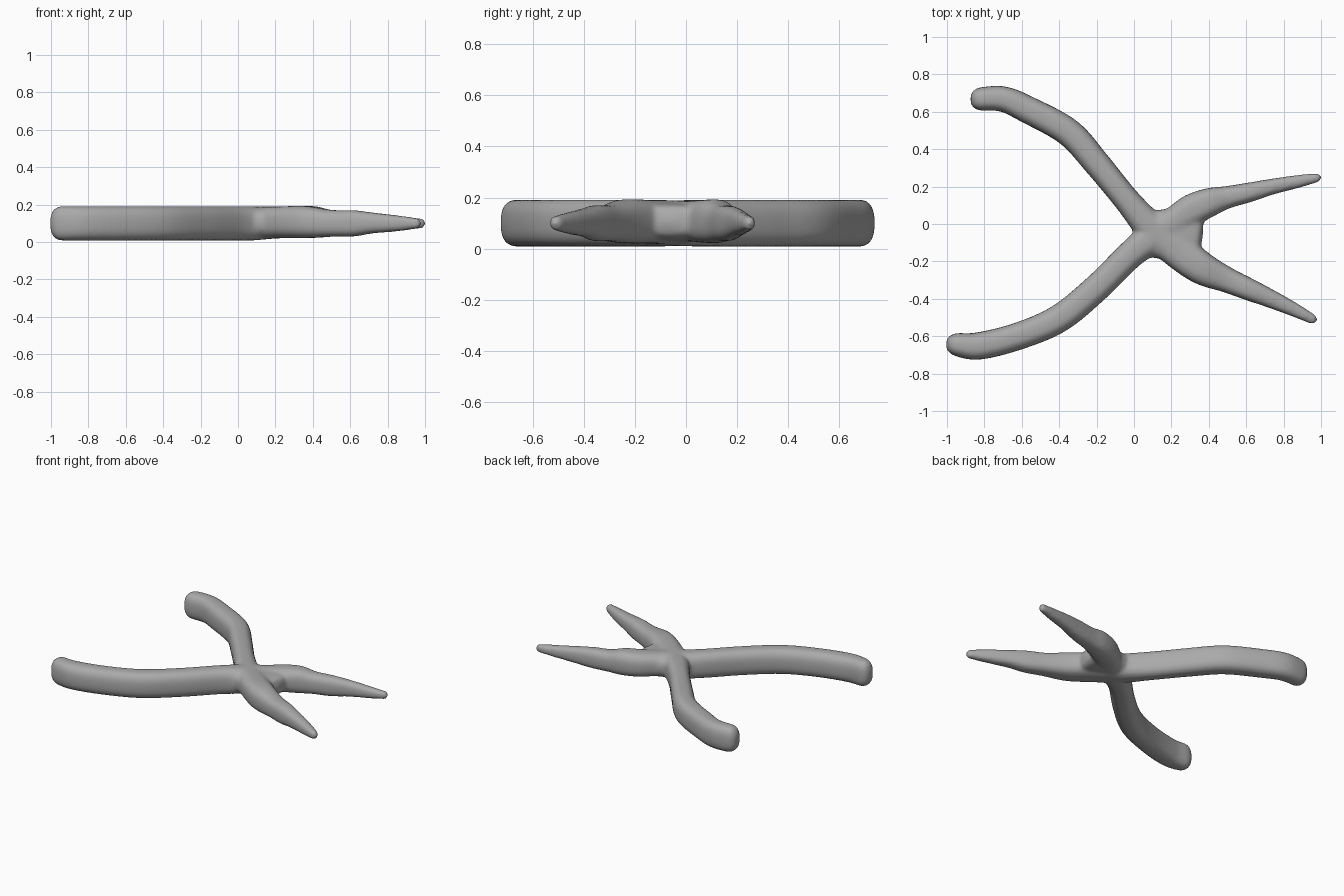
import bpy, bmesh, math
from mathutils import Vector

if "Cube" in bpy.data.objects:
    bpy.data.objects.remove(bpy.data.objects["Cube"])

SIDES, STEPS = 32, 10

steel = bpy.data.materials.new("grey steel")
steel.diffuse_color = (0.40, 0.40, 0.40, 1)
steel.use_nodes = True
steel.node_tree.nodes["Principled BSDF"].inputs["Base Color"].default_value = steel.diffuse_color


def spline(points):
    """Catmull-Rom through (x, y, half width, half height, centre z)."""
    pts = [Vector(p) for p in points]
    pts = [2 * pts[0] - pts[1]] + pts + [2 * pts[-1] - pts[-2]]
    out = []
    for a, b, c, d in zip(pts, pts[1:], pts[2:], pts[3:]):
        for i in range(STEPS):
            t = i / STEPS
            out.append(0.5 * (2 * b + (c - a) * t + (2 * a - 5 * b + 4 * c - d) * t * t
                              + (3 * b - a - 3 * c + d) * t ** 3))
    return out + [pts[-2]]


def sweep(bm, points, cap_start, cap_end, power=2.7):
    """Rounded-rectangle section swept along a path, with domed ends."""
    path = spline(points)
    dist = [0.0]
    for p, q in zip(path, path[1:]):
        dist.append(dist[-1] + math.hypot(q[0] - p[0], q[1] - p[1]))
    rings = []
    for i, p in enumerate(path):
        a, b = path[max(i - 1, 0)], path[min(i + 1, len(path) - 1)]
        along = Vector((b[0] - a[0], b[1] - a[1])).normalized()
        s = 1.0
        for d, r in ((dist[i], cap_start), (dist[-1] - dist[i], cap_end)):
            if d < r:
                s *= max(0.1, (1 - (1 - d / r) ** 2.5) ** 0.4)
        ring = []
        for k in range(SIDES):
            ang = 2 * math.pi * k / SIDES
            c, n = math.cos(ang), math.sin(ang)
            u = math.copysign(abs(c) ** (2 / power), c) * p[2] * s
            w = math.copysign(abs(n) ** (2 / power), n) * p[3] * s
            ring.append(bm.verts.new((p[0] - along.y * u, p[1] + along.x * u, p[4] + w)))
        rings.append(ring)
    for r0, r1 in zip(rings, rings[1:]):
        for k in range(SIDES):
            j = (k + 1) % SIDES
            bm.faces.new((r0[k], r0[j], r1[j], r1[k]))
    bm.faces.new(rings[0][::-1])
    bm.faces.new(rings[-1])


bm = bmesh.new()

# lever: back handle crossing into the front jaw
sweep(bm, [(-0.875, 0.668, .058, .092, .1), (-0.83, 0.668, .062, .092, .1),
           (-0.70, 0.668, .068, .092, .1), (-0.57, 0.612, .073, .092, .1),
           (-0.35, 0.49, .075, .092, .1), (-0.20, 0.325, .072, .092, .1),
           (-0.04, 0.13, .07, .092, .1), (0.09, -0.02, .085, .09, .1),
           (0.22, -0.13, .095, .085, .105), (0.36, -0.235, .088, .086, .107),
           (0.50, -0.30, .068, .072, .1), (0.62, -0.352, .059, .07, .1),
           (0.72, -0.395, .05, .056, .102), (0.85, -0.455, .038, .043, .1),
           (0.98, -0.522, .024, .026, .1)], .07, .03)

# lever: front handle crossing into the back jaw
sweep(bm, [(-1.005, -0.645, .055, .092, .1), (-0.95, -0.645, .062, .092, .1),
           (-0.83, -0.652, .073, .092, .1), (-0.62, -0.60, .073, .092, .1),
           (-0.40, -0.505, .075, .092, .1), (-0.20, -0.342, .074, .092, .1),
           (-0.02, -0.165, .075, .092, .1), (0.10, -0.07, .085, .09, .1),
           (0.22, 0.015, .08, .08, .107), (0.31, 0.075, .085, .084, .107),
           (0.41, 0.118, .076, .085, .107), (0.50, 0.143, .06, .072, .1),
           (0.62, 0.17, .052, .068, .1), (0.74, 0.2, .042, .054, .102),
           (0.88, 0.228, .034, .038, .1), (1.005, 0.253, .022, .024, .1)], .07, .03)

# pivot hub filling the crossing
sweep(bm, [(0.02, -0.055, .10, .08, .105), (0.13, -0.055, .13, .08, .105),
           (0.25, -0.055, .135, .074, .105), (0.368, -0.07, .13, .062, .107)],
      .05, .05)

bmesh.ops.recalc_face_normals(bm, faces=bm.faces)
mesh = bpy.data.meshes.new("pliers")
bm.to_mesh(mesh)
bm.free()
pliers = bpy.data.objects.new("pliers", mesh)
bpy.context.collection.objects.link(pliers)
mesh.materials.append(steel)
bpy.context.view_layer.objects.active = pliers
pliers.select_set(True)

# melt the levers and hub into one soft forged body
remesh = pliers.modifiers.new("fuse", 'REMESH')
remesh.mode = 'VOXEL'
remesh.voxel_size = 0.011
remesh.use_smooth_shade = True
soften = pliers.modifiers.new("soften", 'SMOOTH')
soften.factor = 0.5
soften.iterations = 10
for name in ("fuse", "soften"):
    bpy.ops.object.modifier_apply(modifier=name)
bpy.ops.object.shade_smooth()
